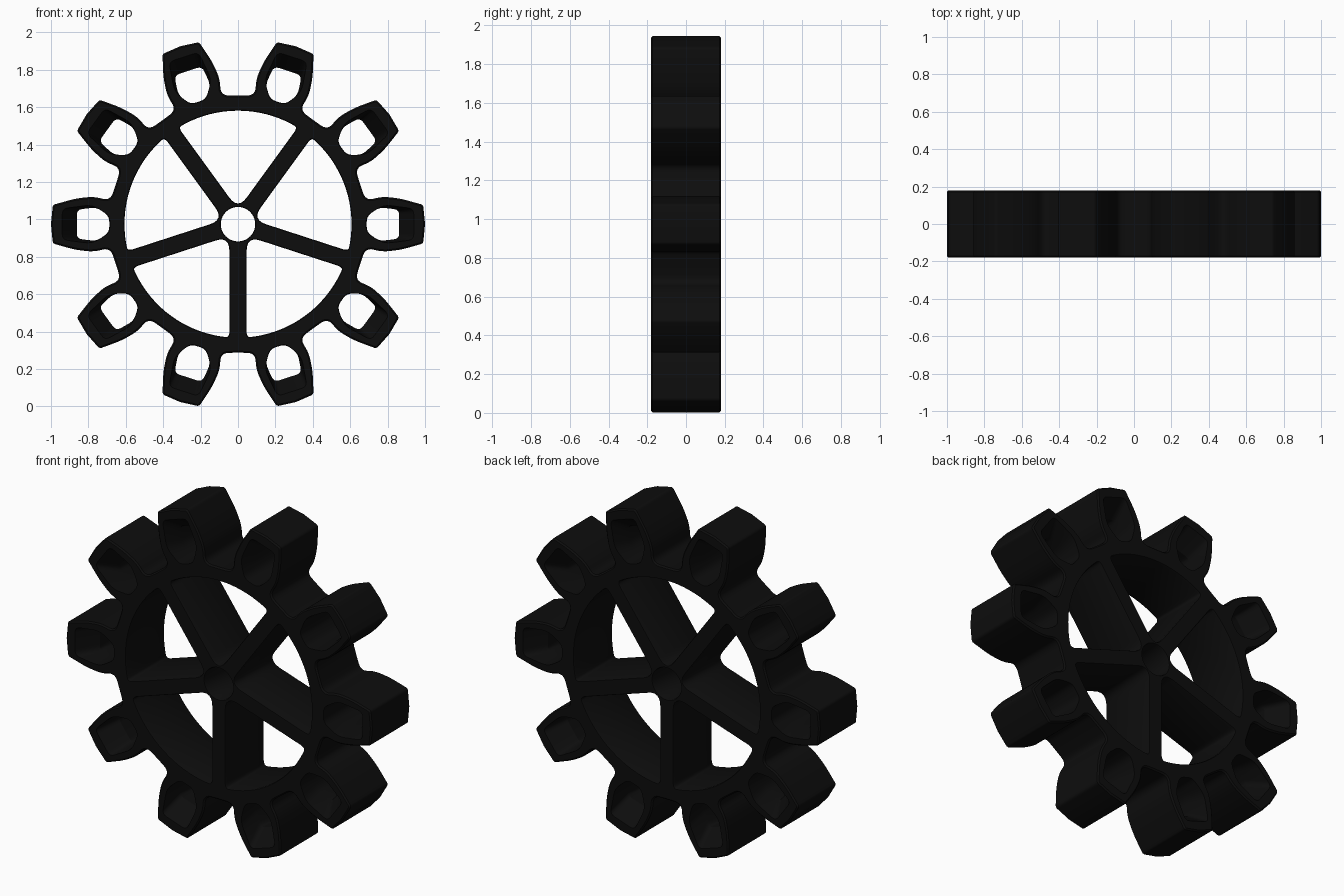
import bpy, bmesh
from math import sin, cos, asin, radians, pi
from mathutils import Vector

if "Cube" in bpy.data.objects:
    bpy.data.objects.remove(bpy.data.objects["Cube"])

CZ, HALF, CH = 0.974, 0.18, 0.008   # axle height, half thickness, edge chamfer


def rounded(corners, seg=6):
    """Closed 2D loop from (x, y, cut) corners; each cut is rounded off."""
    out, n = [], len(corners)
    for i, (x, y, cut) in enumerate(corners):
        p = Vector((x, y))
        if cut == 0:
            out.append(p)
            continue
        a = Vector(corners[i - 1][:2]) - p
        b = Vector(corners[(i + 1) % n][:2]) - p
        a = p + a.normalized() * min(cut, a.length * 0.48)
        b = p + b.normalized() * min(cut, b.length * 0.48)
        for k in range(seg + 1):
            t = k / seg
            out.append(a * (1 - t) ** 2 + p * 2 * t * (1 - t) + b * t * t)
    return out


def turn(pts, ang):
    c, s = cos(ang), sin(ang)
    return [Vector((p.x * c - p.y * s, p.x * s + p.y * c)) for p in pts]


def offset(pts, d):
    """Move a counter-clockwise loop inward by d."""
    res, n = [], len(pts)
    for i, p in enumerate(pts):
        t = (pts[(i + 1) % n] - pts[i - 1]).normalized()
        res.append(p + Vector((-t.y, t.x)) * d)
    return res


bm = bmesh.new()
caps = {0: [], -1: []}


def wall(levels):
    """Loft a loop through (y, points) levels; end rings border the flat faces."""
    rings = [[bm.verts.new((p.x, y, p.y + CZ)) for p in pts] for y, pts in levels]
    n = len(rings[0])
    for r, q in zip(rings, rings[1:]):
        for i in range(n):
            j = (i + 1) % n
            bm.faces.new((r[i], r[j], q[j], q[i]))
    for end in caps:
        r = rings[end]
        caps[end] += [bm.edges.get((r[i], r[(i + 1) % n])) for i in range(n)]


def chamfered(pts, d):
    edge = offset(pts, d)
    wall([(-HALF, edge), (-HALF + CH, pts), (HALF - CH, pts), (HALF, edge)])


# toothed outer rim: half a tooth mirrored, repeated ten times
half = [(0.683, 0.125, 0.05), (0.77, 0.148, 0.04), (0.87, 0.137, 0.04), (0.99, 0.103, 0.014)]
tooth = [(x, -y, c) for x, y, c in half] + [(1.0, 0, 0)] + half[::-1]
valley = (0.687 * cos(pi / 10), 0.687 * sin(pi / 10), 0)
tooth.append(valley)
rim = []
for k in range(10):
    pts = turn([Vector(c[:2]) for c in tooth], k * pi / 5)
    rim += [(p.x, p.y, c[2]) for p, c in zip(pts, tooth)]
chamfered(rounded(rim), CH)

# five windows that leave the spokes standing
R, W = 0.607, 0.046
lim = radians(36) - asin(W / R)
N = 18
window = [(W / sin(radians(36)), 0, 0.08)]
for k in range(N + 1):
    a = -lim + 2 * lim * k / N
    window.append((R * cos(a), R * sin(a), 0.034 if k in (0, N) else 0))
for k in range(5):
    chamfered(turn(rounded(window), pi / 2 + k * 2 * pi / 5), -CH / 2)

# axle hole
chamfered([Vector((0.092 * cos(2 * pi * k / 40), 0.092 * sin(2 * pi * k / 40)))
           for k in range(40)], -CH / 2)

# tapered pockets through the teeth
def pocket(shape):
    return rounded([(x, -y, c) for x, y, c in shape] + [(x, y, c) for x, y, c in shape[::-1]], 4)

mouth = pocket([(0.685, 0.045, 0.03), (0.78, 0.104, 0.04), (0.94, 0.083, 0.03)])
throat = pocket([(0.688, 0.042, 0.03), (0.755, 0.09, 0.03), (0.862, 0.078, 0.03)])
for k in range(10):
    m, t = turn(mouth, k * pi / 5), turn(throat, k * pi / 5)
    wall([(-HALF, m), (-0.06, t), (0.06, t), (HALF, m)])

# flat front and back faces
for end in caps:
    bmesh.ops.triangle_fill(bm, edges=caps[end], use_beauty=True, use_dissolve=False)
bmesh.ops.recalc_face_normals(bm, faces=bm.faces[:])

mesh = bpy.data.meshes.new("gear_wheel")
bm.to_mesh(mesh)
bm.free()
gear = bpy.data.objects.new("gear_wheel", mesh)
bpy.context.collection.objects.link(gear)

mat = bpy.data.materials.new("black")
mat.diffuse_color = (0.004, 0.004, 0.004, 1)
mat.use_nodes = True
mat.node_tree.nodes["Principled BSDF"].inputs["Base Color"].default_value = mat.diffuse_color
mesh.materials.append(mat)

bpy.context.view_layer.objects.active = gear
gear.select_set(True)
bpy.ops.object.shade_smooth_by_angle(angle=radians(30))
